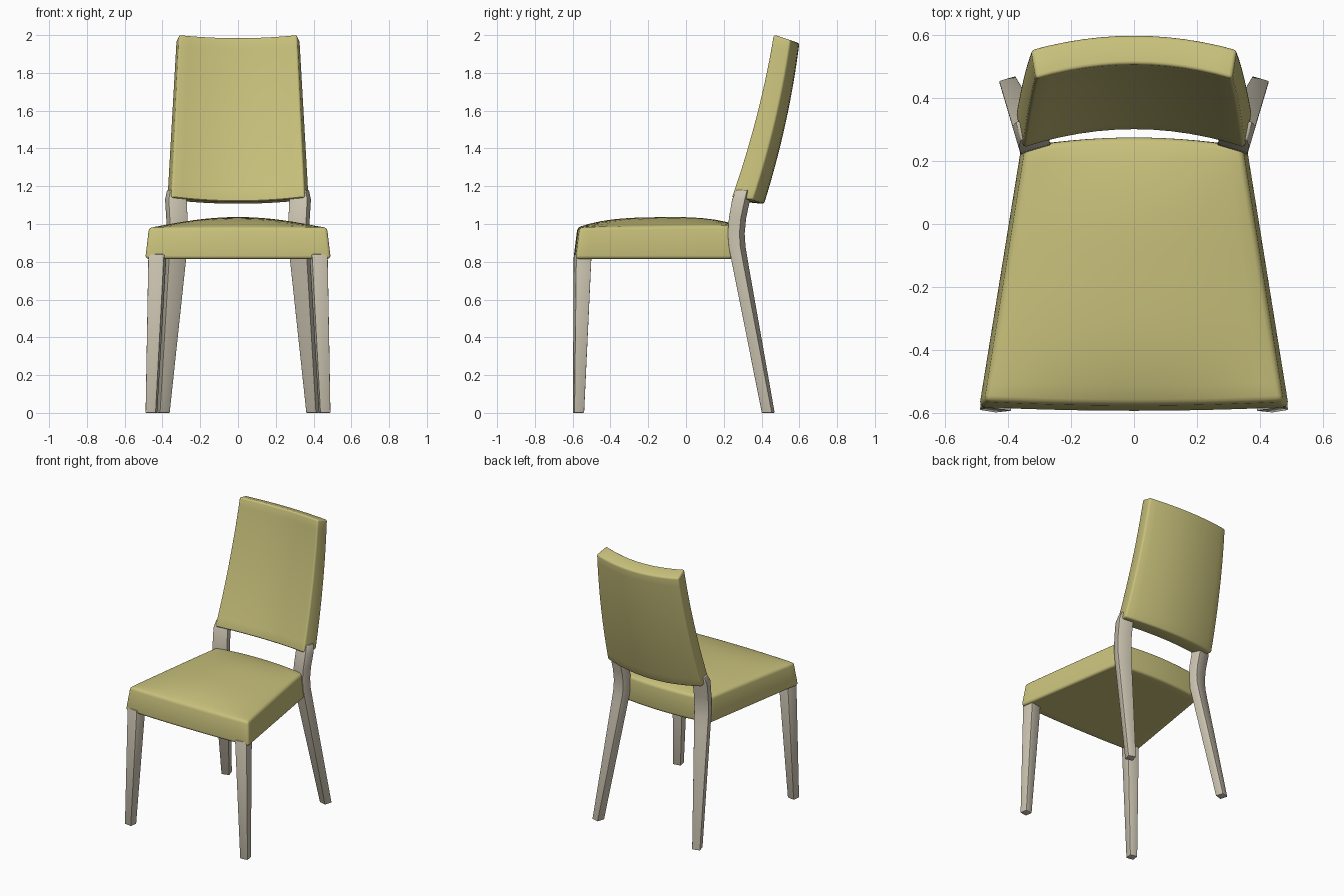
import bpy, bmesh, math
from mathutils import Vector

if "Cube" in bpy.data.objects:
    bpy.data.objects.remove(bpy.data.objects["Cube"])


def material(name, color):
    m = bpy.data.materials.new(name)
    m.diffuse_color = (*color, 1)
    m.use_nodes = True
    m.node_tree.nodes["Principled BSDF"].inputs["Base Color"].default_value = m.diffuse_color
    return m


FABRIC = material("olive_fabric", (0.58, 0.53, 0.20))
WOOD = material("pale_wood", (0.60, 0.55, 0.44))


def finish(bm, name, mat, bevel, segments):
    """Round the hard edges and turn the bmesh into a smooth-shaded object."""
    bmesh.ops.recalc_face_normals(bm, faces=bm.faces)
    hard = [e for e in bm.edges if e.calc_face_angle(0) > math.radians(40)]
    bmesh.ops.bevel(bm, geom=hard, offset=bevel, segments=segments,
                    profile=0.5, affect='EDGES', clamp_overlap=True)
    bmesh.ops.recalc_face_normals(bm, faces=bm.faces)
    me = bpy.data.meshes.new(name)
    bm.to_mesh(me)
    bm.free()
    ob = bpy.data.objects.new(name, me)
    bpy.context.collection.objects.link(ob)
    me.materials.append(mat)
    bpy.ops.object.select_all(action='DESELECT')
    ob.select_set(True)
    bpy.context.view_layer.objects.active = ob
    bpy.ops.object.shade_smooth_by_angle(angle=math.radians(35))
    return ob


def warped_box(name, cells, shape, bevel):
    """Cube of -1..1, sliced into cells per axis and bent by shape(u, v, w)."""
    bm = bmesh.new()
    bmesh.ops.create_cube(bm, size=2)
    for axis, n in enumerate(cells):
        normal = Vector((axis == 0, axis == 1, axis == 2))
        for i in range(1, n):
            bmesh.ops.bisect_plane(bm, geom=bm.verts[:] + bm.edges[:] + bm.faces[:],
                                   plane_co=normal * (2 * i / n - 1), plane_no=normal)
    for v in bm.verts:
        v.co = shape(*v.co)
    return finish(bm, name, FABRIC, bevel, 3)


def lerp(a, b, t):
    return a + (b - a) * t


# Seat: tapered cushion with bowed ends and a domed top
def seat_shape(u, v, w):
    s, h = (v + 1) / 2, (w + 1) / 2
    half = lerp(lerp(0.494, 0.36, s), lerp(0.474, 0.345, s), h)
    bow = 1 - u * u
    front = lerp(-0.584, -0.563, h) - 0.012 * bow
    back = 0.245 + 0.03 * bow
    top = 0.982 + 0.012 * s + 0.048 * bow * (1 - abs(v) ** 3)
    return Vector((u * half, lerp(front, back, s), lerp(0.815, top, h)))


warped_box("seat", (14, 14, 1), seat_shape, 0.018)


# Backrest: leaning panel, curved around the sitter
def back_shape(u, v, w):
    t, s = (v + 1) / 2, (w + 1) / 2
    bow = 1 - u * u
    half = lerp(lerp(0.352, 0.312, s), lerp(0.376, 0.327, s), t)
    y = 0.24 + 0.222 * s + 0.08 * s * (1 - s) + lerp(0.058, 0.046, s) * bow
    y += t * lerp(0.115, 0.092, s)
    bottom = 1.14 - 0.022 * bow - 0.012 * t
    top = 2.003 - 0.016 * bow - 0.03 * t
    return Vector((u * half, y, lerp(bottom, top, s)))


warped_box("backrest", (12, 1, 14), back_shape, 0.012)


def legs(name, origin, angle, sections):
    """Loft a rectangular leg turned by angle, then mirror it across x.
    Each section: height, inward shift, backward shift, width, depth."""
    inward = Vector((-math.cos(angle), math.sin(angle), 0))
    rear = Vector((math.sin(angle), math.cos(angle), 0))
    bm = bmesh.new()
    rings = []
    for z, a, d, w, t in sections:
        o = Vector((*origin, z)) + inward * a + rear * d
        rings.append([bm.verts.new(p) for p in
                      (o, o + inward * w, o + inward * w + rear * t, o + rear * t)])
    bm.faces.new(rings[0])
    bm.faces.new(rings[-1])
    for lo, hi in zip(rings, rings[1:]):
        for i in range(4):
            j = (i + 1) % 4
            bm.faces.new((lo[i], lo[j], hi[j], hi[i]))
    ob = finish(bm, name, WOOD, 0.004, 2)
    ob.modifiers.new("Mirror", 'MIRROR').use_axis = (True, False, False)


# Front legs: straight taper
legs("front_legs", (0.49, -0.591), math.radians(-9.2), [
    (0, 0, 0, 0.055, 0.053),
    (0.84, 0.013, 0.012, 0.085, 0.083)])

# Back legs: splayed below, bent at the seat, rising into the backrest
legs("back_legs", (0.36, 0.22), math.radians(16.5), [
    (0, 0, 0.188, 0.055, 0.057),
    (0.80, 0, 0.022, 0.095, 0.064),
    (0.88, 0, 0.006, 0.099, 0.065),
    (0.95, 0, 0, 0.10, 0.066),
    (1.03, 0, 0.006, 0.10, 0.068),
    (1.13, 0, 0.024, 0.10, 0.072),
    (1.18, 0.014, 0.045, 0.085, 0.06)])
